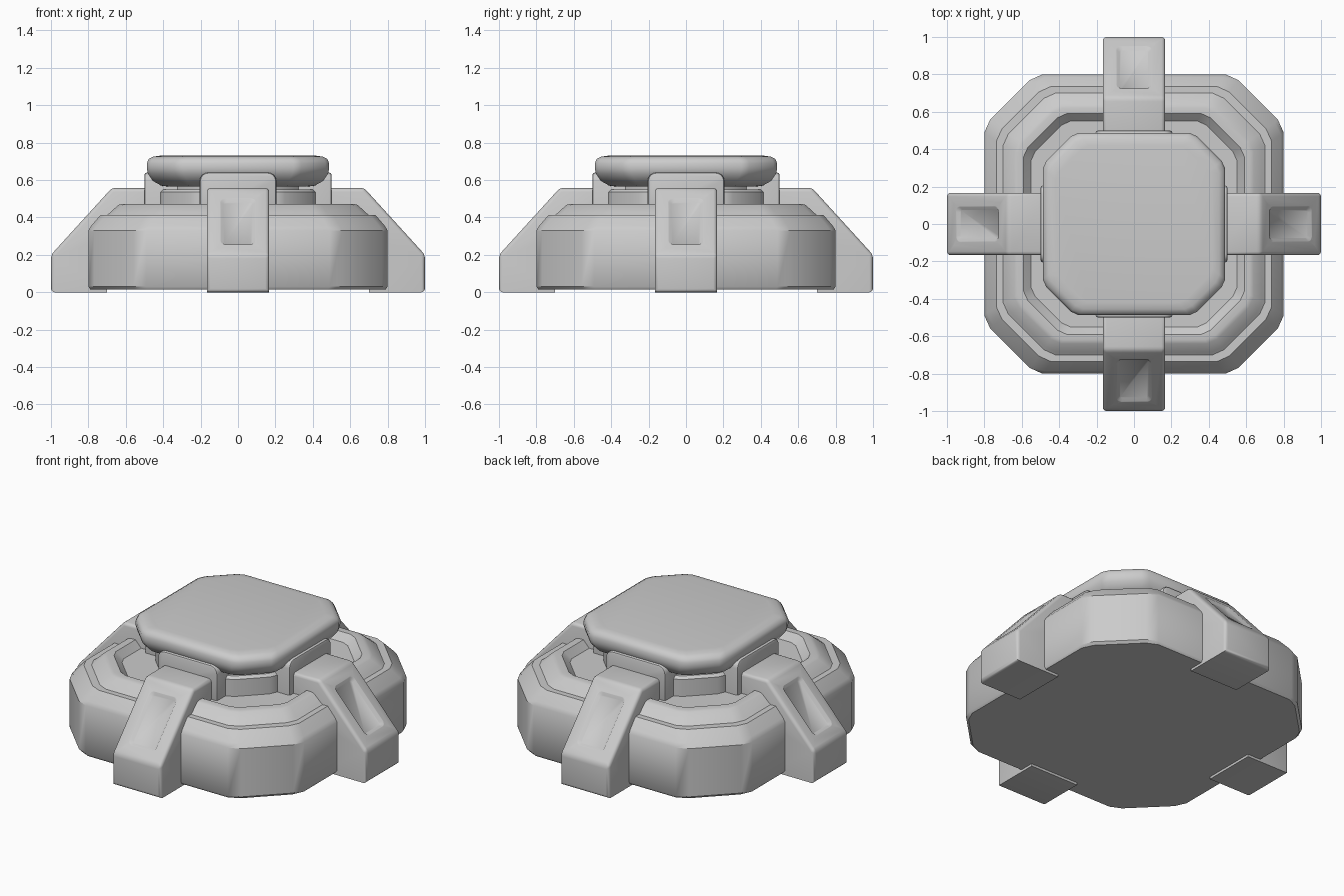
import bpy, bmesh, math
from mathutils import Matrix, Vector

if "Cube" in bpy.data.objects:
    bpy.data.objects.remove(bpy.data.objects["Cube"], do_unlink=True)

grey = bpy.data.materials.new("plain grey")
grey.use_nodes = True
grey.diffuse_color = (0.6, 0.6, 0.6, 1)
grey.node_tree.nodes["Principled BSDF"].inputs["Base Color"].default_value = (0.6, 0.6, 0.6, 1)


def finish(name, bm, angle=35, turn=0):
    """Turn a bmesh into a smooth-shaded object with crisp edges."""
    bmesh.ops.recalc_face_normals(bm, faces=bm.faces)
    bm.transform(Matrix.Rotation(turn, 4, "Z"))
    mesh = bpy.data.meshes.new(name)
    bm.to_mesh(mesh)
    bm.free()
    mesh.materials.append(grey)
    obj = bpy.data.objects.new(name, mesh)
    bpy.context.collection.objects.link(obj)
    bpy.ops.object.select_all(action="DESELECT")
    obj.select_set(True)
    bpy.context.view_layer.objects.active = obj
    bpy.ops.object.shade_smooth_by_angle(angle=math.radians(angle))
    return obj


def ring(bm, half, cut, z):
    """Square outline whose cut corners are softened at both ends."""
    a, b = half - cut, half - cut * 0.78
    e = half - cut * 0.1
    corner = [(half, a), (e, b), (b, e), (a, half)]
    verts = []
    for i in range(4):
        rot = Matrix.Rotation(i * math.pi / 2, 3, "Z")
        verts += [bm.verts.new(rot @ Vector((x, y, z))) for x, y in corner]
    return verts


def loft(name, levels, angle=35):
    """Stack cut-corner outlines given as (half width, corner cut, height)."""
    bm = bmesh.new()
    rings = [ring(bm, *level) for level in levels]
    for low, high in zip(rings, rings[1:]):
        for i in range(len(low)):
            j = (i + 1) % len(low)
            bm.faces.new((low[i], low[j], high[j], high[i]))
    bm.faces.new(rings[0])
    bm.faces.new(rings[-1])
    return finish(name, bm, angle)


# Body with a stepped shoulder and a shallow well in the top
loft("base", [(0.79, 0.31, 0.015), (0.8, 0.31, 0.03), (0.8, 0.31, 0.33),
              (0.785, 0.31, 0.355), (0.735, 0.29, 0.413), (0.7, 0.28, 0.413),
              (0.685, 0.27, 0.425), (0.64, 0.25, 0.467), (0.62, 0.24, 0.472),
              (0.59, 0.23, 0.472), (0.55, 0.21, 0.43)])

# Neck under the cap
loft("neck", [(0.415, 0.21, 0.42), (0.415, 0.21, 0.535),
              (0.40, 0.20, 0.55), (0.34, 0.17, 0.55), (0.34, 0.17, 0.6)])

# Cap plate with rounded rim
loft("cap", [(0.37, 0.17, 0.565), (0.41, 0.18, 0.57), (0.455, 0.185, 0.595),
             (0.482, 0.19, 0.635), (0.487, 0.19, 0.66), (0.487, 0.19, 0.69),
             (0.478, 0.19, 0.712), (0.455, 0.185, 0.725), (0.42, 0.18, 0.73)], 50)


def make_bracket(name, turn):
    """Rounded block that ties a leg to the neck."""
    bm = bmesh.new()
    bmesh.ops.create_cube(bm, size=1)
    bm.transform(Matrix.Translation((0.4, 0, 0.53)) @ Matrix.Diagonal((0.2, 0.41, 0.22, 1)))
    top_sides = [e for e in bm.edges if all(v.co.z > 0.6 for v in e.verts)
                 and abs(e.verts[0].co.x - e.verts[1].co.x) > 0.1]
    bmesh.ops.bevel(bm, geom=top_sides, offset=0.045, segments=4, profile=0.5, affect="EDGES")
    outer = [e for e in bm.edges if all(v.co.x > 0.49 for v in e.verts)]
    bmesh.ops.bevel(bm, geom=outer, offset=0.012, segments=2, profile=0.5, affect="EDGES")
    finish(name, bm, 40, turn)


def make_leg(name, turn):
    """Sloped leg with a shallow rounded dish on its slope."""
    profile = [(0.45, 0.4), (0.45, 0.557), (0.675, 0.557), (1.0, 0.2),
               (1.0, 0), (0.7, 0), (0.7, 0.3)]
    w = 0.167
    bm = bmesh.new()
    face = bm.faces.new([bm.verts.new((x, -w, z)) for x, z in profile])
    out = bmesh.ops.extrude_face_region(bm, geom=[face])
    bmesh.ops.translate(bm, vec=(0, 2 * w, 0), verts=[
        g for g in out["geom"] if isinstance(g, bmesh.types.BMVert)])
    bmesh.ops.recalc_face_normals(bm, faces=bm.faces)
    edges = [e for e in bm.edges if all(v.co.x > 0.6 and (v.co.z > 0.1 or v.co.x > 0.9)
                                        for v in e.verts)
             or all(v.co.z > 0.5 for v in e.verts)]
    bmesh.ops.bevel(bm, geom=edges, offset=0.02, segments=3, profile=0.5, affect="EDGES")
    # Dish: inset the slope, round its corners, then sink it
    bm.normal_update()
    slope = max((f for f in bm.faces if f.normal.x > 0.5 and f.normal.z > 0.5),
                key=lambda f: f.calc_area())
    bmesh.ops.inset_region(bm, faces=[slope], thickness=0.055, use_even_offset=True)
    normal = slope.normal.copy()
    bmesh.ops.bevel(bm, geom=list(slope.verts), offset=0.03, segments=4,
                    profile=0.5, affect="VERTICES")
    bm.normal_update()
    centre = Vector((0.838, 0, 0.378))
    slope = min(bm.faces, key=lambda f: (f.calc_center_median() - centre).length)
    bmesh.ops.inset_region(bm, faces=[slope], thickness=0.015, depth=-0.014)
    bmesh.ops.translate(bm, vec=normal * -0.002, verts=slope.verts)
    finish(name, bm, 50, turn)


# Four identical legs and brackets around the body
for i, side in enumerate(("left", "back", "right", "front")):
    make_bracket(side + "_bracket", i * math.pi / 2)
    make_leg(side + "_leg", i * math.pi / 2)
